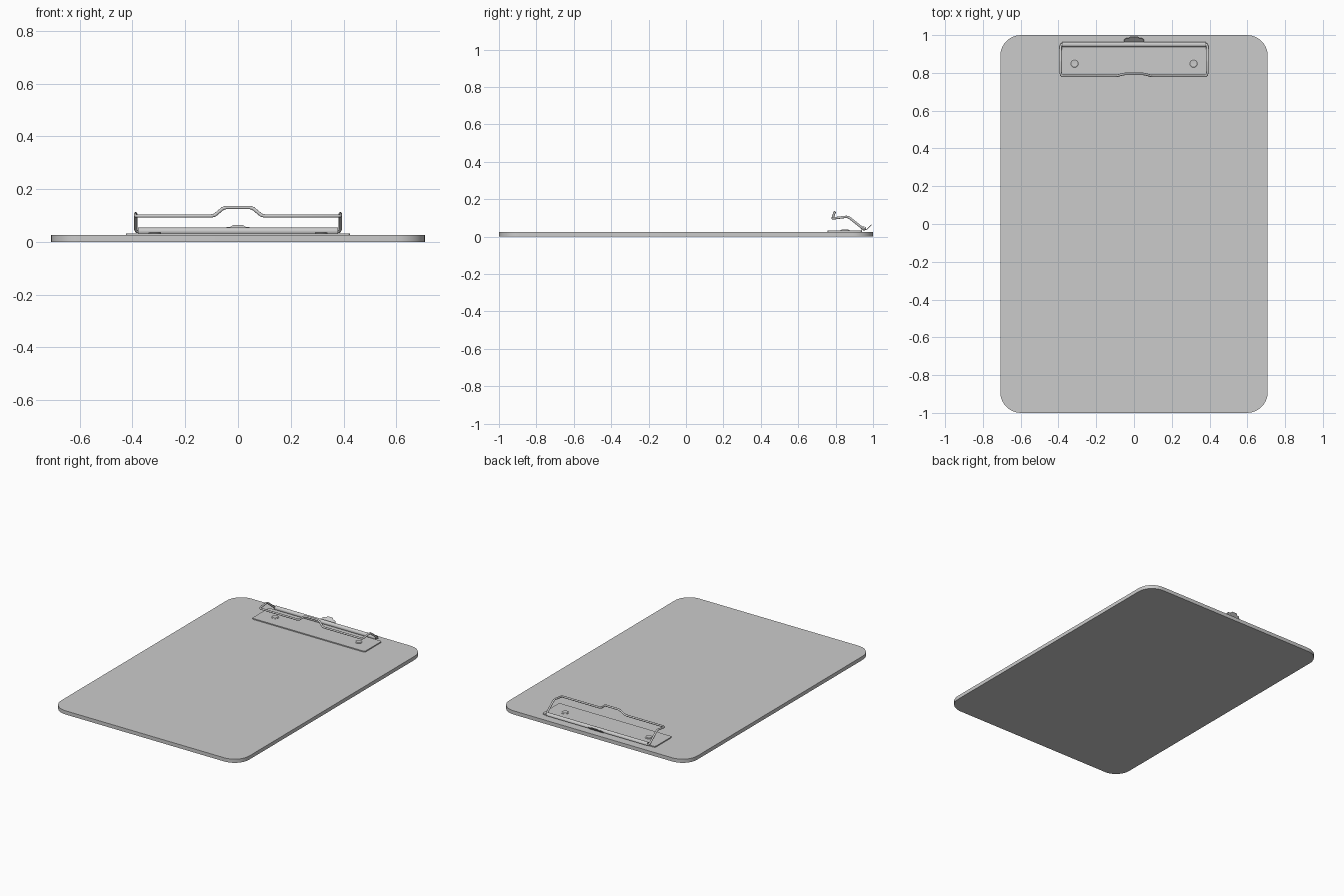
import bpy, bmesh, math

if "Cube" in bpy.data.objects:
    bpy.data.objects.remove(bpy.data.objects["Cube"])


def finish(name, bm, smooth=True):
    bmesh.ops.recalc_face_normals(bm, faces=bm.faces)
    me = bpy.data.meshes.new(name)
    bm.to_mesh(me)
    bm.free()
    ob = bpy.data.objects.new(name, me)
    bpy.context.collection.objects.link(ob)
    if smooth:
        bpy.context.view_layer.objects.active = ob
        ob.select_set(True)
        bpy.ops.object.shade_smooth_by_angle(angle=math.radians(30))
        ob.select_set(False)
    return ob


def extrude(bm, pts, vec):
    face = bm.faces.new([bm.verts.new(p) for p in pts])
    new = bmesh.ops.extrude_face_region(bm, geom=[face])["geom"]
    bmesh.ops.translate(bm, vec=vec, verts=[g for g in new if isinstance(g, bmesh.types.BMVert)])


def rounded_slab(name, x, y0, y1, z0, z1, r, seg):
    pts = []
    for cx, cy, a0 in ((x - r, y1 - r, 0), (r - x, y1 - r, 90), (r - x, y0 + r, 180), (x - r, y0 + r, 270)):
        for i in range(seg + 1):
            a = math.radians(a0 + 90 * i / seg)
            pts.append((cx + r * math.cos(a), cy + r * math.sin(a), z0))
    bm = bmesh.new()
    extrude(bm, pts, (0, 0, z1 - z0))
    return finish(name, bm)


# Board and the thin mounting plate of the clip
rounded_slab("board", 0.708, -1, 1, 0, 0.025, 0.11, 10)
rounded_slab("clip_plate", 0.425, 0.757, 0.94, 0.025, 0.032, 0.012, 3)

# Rolled sheet lip that holds the wire at the back
cy, cz, ro, ri = 0.95, 0.040, 0.014, 0.011
angles = [math.radians(215 - 230 * i / 12) for i in range(13)]
prof = [(0.932, 0.026)] + [(cy + ro * math.cos(a), cz + ro * math.sin(a)) for a in angles]
prof += [(cy + ri * math.cos(a), cz + ri * math.sin(a)) for a in reversed(angles)] + [(0.942, 0.026)]
bm = bmesh.new()
extrude(bm, [(-0.38, y, z) for y, z in prof], (0.76, 0, 0))
finish("hinge_lip", bm)

# Slanted tab behind the lip
half = [(0.052, 0.0), (0.052, 0.018), (0.042, 0.026), (0.026, 0.028), (0.018, 0.037)]
outline = half + [(-x, d) for x, d in reversed(half)]
bm = bmesh.new()
extrude(bm, [(x, 0.96 + 0.84 * d, 0.036 + 0.76 * d) for x, d in outline], (0, 0.002, -0.003))
finish("release_tab", bm)

# Rivets
for side, x in (("left", -0.315), ("right", 0.315)):
    bm = bmesh.new()
    rings = []
    for r, z in ((0.024, 0.030), (0.024, 0.034), (0.019, 0.037), (0.013, 0.036)):
        rings.append([bm.verts.new((x + r * math.cos(i * math.tau / 24), 0.85 + r * math.sin(i * math.tau / 24), z))
                      for i in range(24)])
    for a, b in zip(rings, rings[1:]):
        for i in range(24):
            j = (i + 1) % 24
            bm.faces.new((a[i], a[j], b[j], b[i]))
    bm.faces.new(rings[-1])
    finish("rivet_" + side, bm)

# Bent wire clamp: right half of the path, mirrored to close the loop
right = [(0.375, 0.953, 0.039), (0.385, 0.950, 0.040), (0.388, 0.940, 0.048),
         (0.388, 0.875, 0.100), (0.388, 0.867, 0.104), (0.388, 0.857, 0.106),
         (0.388, 0.800, 0.099), (0.386, 0.789, 0.098), (0.378, 0.784, 0.098),
         (0.100, 0.784, 0.098), (0.088, 0.785, 0.101), (0.058, 0.793, 0.126), (0.045, 0.795, 0.130)]
path = right + [(-x, y, z) for x, y, z in reversed(right)]
cu = bpy.data.curves.new("wire_clamp", "CURVE")
cu.dimensions = "3D"
cu.bevel_depth = 0.0065
cu.bevel_resolution = 3
sp = cu.splines.new("POLY")
sp.points.add(len(path) - 1)
for p, co in zip(sp.points, path):
    p.co = (*co, 1)
sp.use_cyclic_u = True
sp.use_smooth = True
bpy.context.collection.objects.link(bpy.data.objects.new("wire_clamp", cu))
